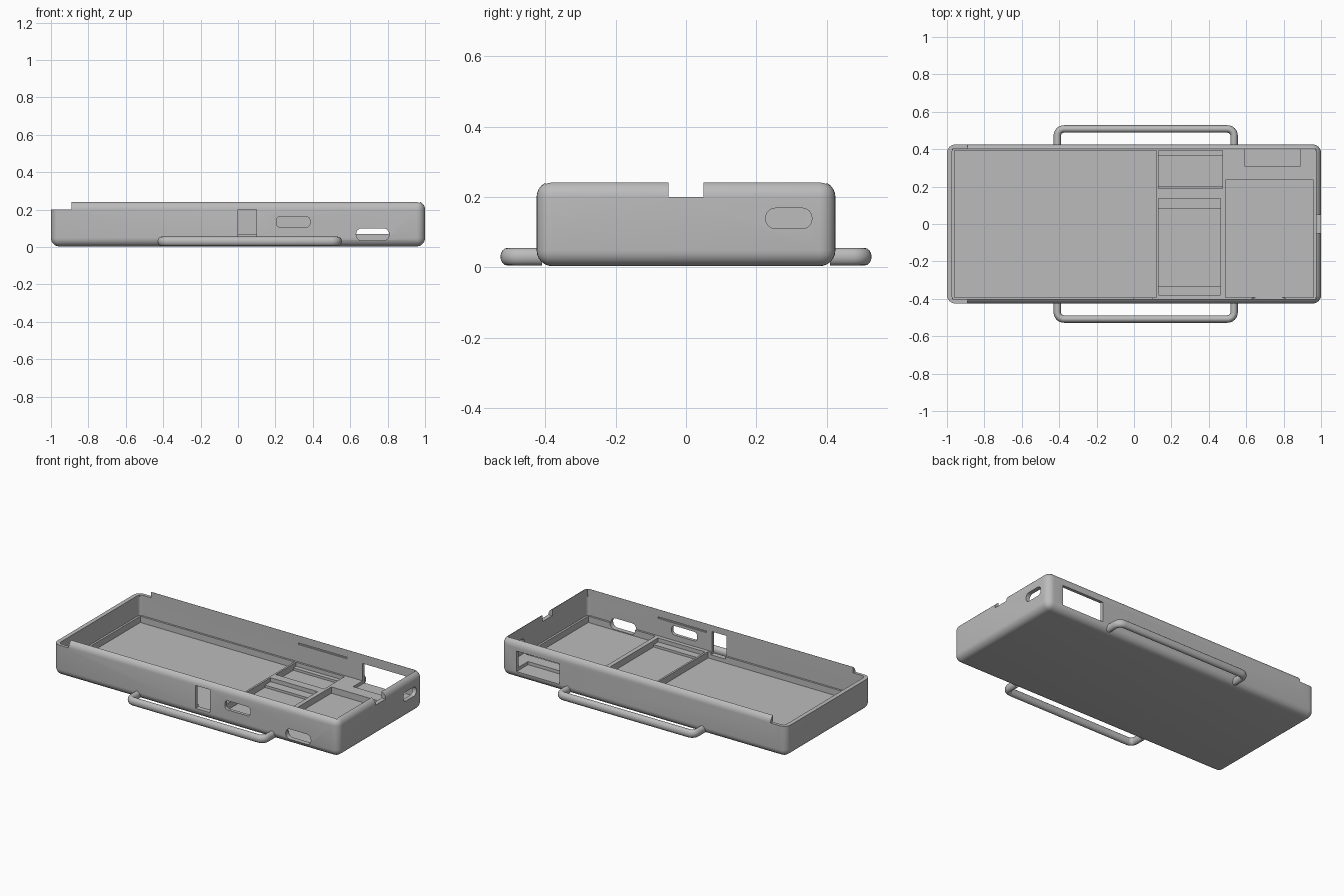
import bpy, bmesh, math
from mathutils import Vector

cube = bpy.data.objects.get("Cube")
if cube:
    bpy.data.objects.remove(cube, do_unlink=True)

grey = bpy.data.materials.new("plain_grey")
grey.use_nodes = True
grey.diffuse_color = (0.5, 0.5, 0.5, 1)
grey.node_tree.nodes["Principled BSDF"].inputs["Base Color"].default_value = (0.5, 0.5, 0.5, 1)


def add_object(name, bm):
    bmesh.ops.recalc_face_normals(bm, faces=bm.faces)
    mesh = bpy.data.meshes.new(name)
    bm.to_mesh(mesh)
    bm.free()
    mesh.materials.append(grey)
    obj = bpy.data.objects.new(name, mesh)
    bpy.context.collection.objects.link(obj)
    return obj


def box(name, x, y, z, radius=0, axis=None):
    """Box from ranges; rounds every edge, or only those along one axis."""
    bm = bmesh.new()
    bmesh.ops.create_cube(bm, size=1)
    for v in bm.verts:
        v.co = [r[0] if c < 0 else r[1] for c, r in zip(v.co, (x, y, z))]
    if radius:
        edges = [e for e in bm.edges if axis is None or
                 abs((e.verts[0].co - e.verts[1].co)[axis]) > 1e-4]
        bmesh.ops.bevel(bm, geom=edges, offset=radius, segments=6,
                        profile=0.5, affect='EDGES')
    return add_object(name, bm)


def select(obj):
    bpy.ops.object.select_all(action='DESELECT')
    obj.select_set(True)
    bpy.context.view_layer.objects.active = obj


def cut(target, *args, **kwargs):
    cutter = box("cutter", *args, **kwargs)
    mod = target.modifiers.new("cut", 'BOOLEAN')
    mod.operation, mod.solver, mod.object = 'DIFFERENCE', 'EXACT', cutter
    select(target)
    bpy.ops.object.modifier_apply(modifier=mod.name)
    bpy.data.objects.remove(cutter, do_unlink=True)


# Rounded outer shell
case = box("case_shell", (-1, 1), (-0.425, 0.425), (0.003, 0.245), radius=0.045)

# Main cavity, narrower between the lid rails, and the lowered open end
cut(case, (-0.973, 0.973), (-0.405, 0.405), (0.07, 0.2), radius=0.02, axis=2)
cut(case, (-0.97, 0.972), (-0.4, 0.4), (0.19, 0.3))
cut(case, (-1.1, -0.89), (-0.5, 0.5), (0.2, 0.3))

# Floor pockets leave thin partitions between them
cut(case, (-0.96, 0.12), (-0.393, 0.393), (0.03, 0.1))
cut(case, (0.132, 0.472), (0.19, 0.393), (0.045, 0.1))
cut(case, (0.132, 0.472), (0.2, 0.365), (0.03, 0.1))
cut(case, (0.132, 0.462), (-0.38, 0.137), (0.045, 0.1))
cut(case, (0.132, 0.462), (-0.335, 0.08), (0.03, 0.1))
cut(case, (0.49, 0.96), (-0.393, 0.235), (0.03, 0.1))

# Connector window with its recessed shelf
cut(case, (0.59, 0.89), (0.31, 0.5), (0.05, 0.18))

# Front openings: switch window and two rounded ports
cut(case, (0, 0.1), (-0.5, -0.39), (0.055, 0.2))
cut(case, (0.205, 0.385), (-0.5, -0.38), (0.105, 0.163), radius=0.022, axis=1)
cut(case, (0.632, 0.808), (-0.5, -0.38), (0.035, 0.1), radius=0.03, axis=1)

# Side port and finger notch in the end wall
cut(case, (0.95, 1.1), (0.227, 0.358), (0.11, 0.168), radius=0.027, axis=0)
cut(case, (0.95, 1.1), (-0.05, 0.05), (0.2, 0.3))

# Snap grooves on the inner long walls
for side in (-1, 1):
    cut(case, (0.14, 0.48), sorted((side * 0.38, side * 0.413)), (0.18, 0.19))


def handle(name, side):
    """Sweeps a flattened round section along a U path with rounded corners."""
    left, right, reach, bend = -0.41, 0.535, 0.508, 0.035
    path = [Vector((left, 0.4, 0))]
    for cx, start in ((left + bend, 180), (right - bend, 90)):
        for i in range(7):
            a = math.radians(start - i * 15)
            path.append(Vector((cx + bend * math.cos(a), reach - bend + bend * math.sin(a), 0)))
    path.append(Vector((right, 0.4, 0)))
    bm = bmesh.new()
    rings = []
    for i, p in enumerate(path):
        t = (path[min(i + 1, len(path) - 1)] - path[max(i - 1, 0)]).normalized()
        if i in (0, len(path) - 1):
            t = Vector((0, 1 if i == 0 else -1, 0))
        out = Vector((-t.y, t.x, 0))
        ring = []
        for k in range(16):
            a = math.tau * k / 16
            co = p + out * 0.02 * math.cos(a) + Vector((0, 0, 0.03 + 0.025 * math.sin(a)))
            ring.append(bm.verts.new((co.x, side * co.y, co.z)))
        rings.append(ring)
    for a, b in zip(rings, rings[1:]):
        for k in range(16):
            j = (k + 1) % 16
            bm.faces.new((a[k], a[j], b[j], b[k]))
    bm.faces.new(rings[0])
    bm.faces.new(rings[-1])
    return add_object(name, bm)


loops = [handle("front_strap_bar", -1), handle("back_strap_bar", 1)]

# Keep the handle ends out of the cavity
for bar, side in zip(loops, (-1, 1)):
    cut(bar, (-1, 1), sorted((0, side * 0.41)), (-0.1, 0.3))

for obj in [case] + loops:
    select(obj)
    bpy.ops.object.shade_smooth_by_angle(angle=math.radians(30))
